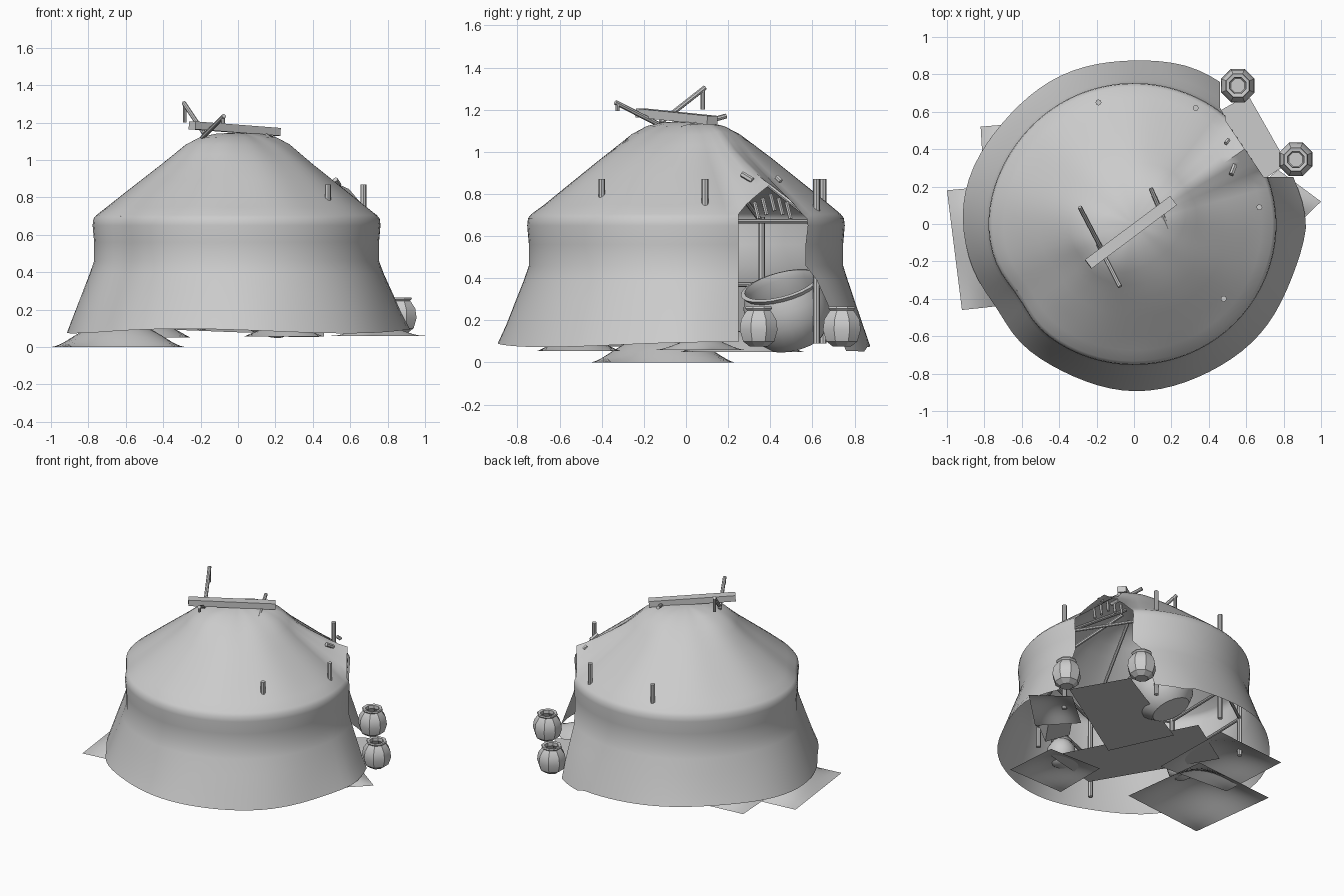
import bpy, bmesh, math
from math import sin, cos, pi, radians, asin, acos, atan2
from mathutils import Vector, Matrix

if "Cube" in bpy.data.objects:
    bpy.data.objects.remove(bpy.data.objects["Cube"])


def finish(name, bm, smooth=None):
    me = bpy.data.meshes.new(name)
    bm.normal_update()
    bm.to_mesh(me)
    bm.free()
    ob = bpy.data.objects.new(name, me)
    bpy.context.collection.objects.link(ob)
    if smooth:
        bpy.context.view_layer.objects.active = ob
        ob.select_set(True)
        bpy.ops.object.shade_smooth_by_angle(angle=radians(smooth))
        ob.select_set(False)
    return ob


def rod(name, a, b, r=0.014, sides=8):
    a, b = Vector(a), Vector(b)
    d = b - a
    m = Matrix.Translation((a + b) / 2) @ d.to_track_quat('Z', 'Y').to_matrix().to_4x4()
    bm = bmesh.new()
    bmesh.ops.create_cone(bm, cap_ends=True, segments=sides, radius1=r, radius2=r,
                          depth=d.length, matrix=m)
    return finish(name, bm, 40)


def box(name, loc, size, rot=Matrix()):
    bm = bmesh.new()
    bmesh.ops.create_cube(bm, size=1, matrix=Matrix.Translation(loc) @ rot @ Matrix.Diagonal((*size, 1)))
    return finish(name, bm)


def lathe(name, prof, sides, mat, smooth):
    bm = bmesh.new()
    rows = [[bm.verts.new(mat @ Vector((r * cos(2 * pi * i / sides), r * sin(2 * pi * i / sides), z)))
             for i in range(sides)] for r, z in prof]
    for p, q in zip(rows, rows[1:]):
        for i in range(sides):
            j = (i + 1) % sides
            bm.faces.new((p[i], p[j], q[j], q[i]))
    bm.faces.new(rows[0][::-1])
    bm.faces.new(rows[-1])
    return finish(name, bm, smooth)


def sheet(name, corners, z, hump, n=14):
    """Four-cornered cloth, raised to a soft peak in the middle."""
    c = [Vector(p) for p in corners]
    bm = bmesh.new()
    g = []
    for i in range(n + 1):
        for j in range(n + 1):
            u, v = i / n, j / n
            p = c[0].lerp(c[1], u).lerp(c[3].lerp(c[2], u), v)
            h = hump * (16 * u * (1 - u) * v * (1 - v)) ** 1.15
            g.append(bm.verts.new((p.x, p.y, z + h)))
    for i in range(n):
        for j in range(n):
            k = i * (n + 1) + j
            bm.faces.new((g[k], g[k + n + 1], g[k + n + 2], g[k + 1]))
    return finish(name, bm, 60)


# canvas shell: walls with a door gap, roof with a small gable over the door
N, D = 72, 8
wall = [(.888, .085), (.85, .18), (.81, .29), (.773, .39), (.75, .46), (.75, .56),
        (.758, .65), (.754, .685), (.738, .705)]
roof = [(.68, .75), (.6, .815), (.5, .895), (.4, .975), (.33, 1.03), (.26, 1.082), (.18, 1.122), (.1, 1.14)]


def wob(a, r):
    flare = max(0, (r - .76) / .14)
    d = math.degrees(a) % 360
    bump = lambda c, w: math.exp(-((((d - c + 180) % 360) - 180) / w) ** 2)
    return (.004 * cos(2 * a) - .008 * flare * cos(3 * a + .6) + .006 * flare * sin(7 * a)
            - .03 * bump(212, 12) + .016 * bump(180, 25) + .04 * flare * bump(3, 20))


bm = bmesh.new()
rows = []
for k, (r, z) in enumerate(wall):
    a0, a1 = acos((.49 if z > .4 else .46) / r), 2 * pi + asin(.25 / r)
    row = []
    for i in range(N + 1):
        a = a0 + (a1 - a0) * i / N
        fade = min(1, i / 4, (N - i) / 4)
        rr = r + wob(a, r) * fade
        zz = z + (.012 * sin(3 * a + 1) * (k == 0)) - (.02 if k == 0 and i < 4 else 0)
        row.append(bm.verts.new((rr * cos(a), rr * sin(a), zz)))
    rows.append(row)
for p, q in zip(rows, rows[1:]):
    for i in range(N):
        bm.faces.new((p[i], p[i + 1], q[i + 1], q[i]))
outer = list(rows[-1])
pa, pb = outer[-1].co.copy(), outer[0].co.copy()
rise = [0] * len(outer)
for i in range(1, D):
    t = i / D
    g = .14 * (1 - abs(2 * t - 1)) ** .8
    outer.append(bm.verts.new(pa.lerp(pb, t) + Vector((0, 0, g))))
    rise.append(g)
prev, M = outer, len(outer)
for r, z in roof:
    f = r / .738
    ring = []
    for v, g in zip(outer, rise):
        a = atan2(v.co.y, v.co.x)
        s = f * (1 + max(0, .5 - f) * .9 * cos(2 * (a - radians(38))))
        ring.append(bm.verts.new((v.co.x * s, v.co.y * s, z + g * f ** 2 + .004 * sin(9 * a) * f)))
    for i in range(M):
        j = (i + 1) % M
        bm.faces.new((prev[i], prev[j], ring[j], ring[i]))
    prev = ring
top = bm.verts.new((0, 0, 1.147))
for i in range(M):
    bm.faces.new((prev[i], prev[(i + 1) % M], top))
finish("tent_canvas", bm, 50)

# ridge beam and crossed rods on the crown
a, b = Vector((-.245, -.215, 1.185)), Vector((.21, .125, 1.15))
rot = (b - a).to_track_quat('X', 'Z').to_matrix().to_4x4()
box("ridge_beam", (a + b) / 2, ((b - a).length, .06, .042), rot)
rod("crown_rod", (-.29, .09, 1.305), (-.18, -.12, 1.14), .012)
rod("crown_rod", (-.075, -.335, 1.235), (-.19, -.11, 1.12), .012)
rod("crown_rod", (.09, .19, 1.17), (.18, -.02, 1.11), .012)
rod("crown_toggle", (-.285, .08, 1.3), (-.285, .08, 1.2), .01)
rod("crown_toggle", (-.08, -.325, 1.235), (-.08, -.325, 1.195), .01)

# wall posts, tall ones break through the roof
posts = [(.33, .62, .87), (.67, .09, .87), (.48, -.4, .87), (-.19, .65, .87),
         (-.615, -.345, .7), (-.6, .36, .69), (-.2, -.68, .69)]
for x, y, t in posts:
    rod("wall_post", (x, y, .09), (x, y, t), .016)

# inner frame: rails between posts and rafters to the crown
ring = sorted(posts, key=lambda p: atan2(p[1], p[0]))
for i, p in enumerate(ring):
    q = ring[(i + 1) % len(ring)]
    rod("rafter", (p[0] * .97, p[1] * .97, .68), (p[0] * .12, p[1] * .12, 1.09), .012)
    for z in (.37, .67):
        if z > .5 or p[:2] != (.67, .09):
            rod("wall_rail", (p[0], p[1], z), (q[0], q[1], z), .011)

# toggles hanging in the doorway and seam pegs lying on the roof
for i in range(5):
    t = .25 + .125 * i
    p = pa.lerp(pb, t)
    z = .80 - .15 * abs(t - .5)
    rod("door_toggle", (p.x - .03, p.y, z), (p.x - .02, p.y + .02, z - .08), .01, 6)
rod("seam_peg", (.52, .265, .895), (.54, .315, .865), .014, 6)
rod("seam_peg", (.49, .43, .88), (.505, .45, .86), .012, 6)

# octagonal pots beside the door
pot = [(.045, 0), (.08, .025), (.097, .08), (.09, .13), (.066, .165), (.06, .172), (.07, .182),
       (.066, .19), (.047, .187), (.045, .165), (.075, .12), (.075, .06), (.04, .02)]
for x, y in ((.555, .74), (.865, .345)):
    lathe("door_pot", pot, 8, Matrix.Translation((x, y, .075)) @ Matrix.Rotation(pi / 8, 4, 'Z'), 25)

# large tilted vessel inside
tub = [(.13, 0), (.18, .05), (.205, .14), (.2, .22), (.18, .27), (.195, .29), (.175, .295),
       (.165, .26), (.185, .15), (.09, .03)]
lathe("large_vessel", tub, 24,
      Matrix.Translation((.12, .52, .1)) @ Matrix.Rotation(radians(24), 4, Vector((.6, .8, 0))), 40)
# small vessels resting on cloths
for x, y, z in ((-.5, -.12, .1), (.2, -.5, .1)):
    lathe("small_vessel", pot, 12, Matrix.Translation((x, y, z)), 40)

# sloping studded chest
rz = Matrix.Rotation(radians(-35), 4, 'Z') @ Matrix.Rotation(radians(20), 4, 'Y')
box("chest", (.5, -.2, .18), (.17, .22, .12), rz)
box("chest_lid", Vector((.5, -.2, .18)) + rz @ Vector((0, 0, .07)), (.19, .24, .025), rz)

# ground mats and cloths
sheet("door_mat", [(.82, .32), (.61, .69), (-.09, .3), (.11, -.13)], .08, 0, 2)
sheet("floor_mat", [(-.13, .5), (-.52, .25), (-.06, -.53), (.35, -.43)], .085, 0, 2)
sheet("cloth_left", [(-1, .18), (-.92, -.46), (-.28, -.39), (-.36, .24)], 0, .14)
sheet("cloth_back", [(-.82, .52), (-.79, 0), (-.25, -.03), (-.26, .57)], .05, .1)
sheet("cloth_right", [(1, .12), (.77, .29), (.5, .06), (.71, -.16)], .06, .06)
sheet("cloth_front", [(.47, -.7), (.44, -.32), (.03, -.31), (.03, -.71)], .055, .06)
